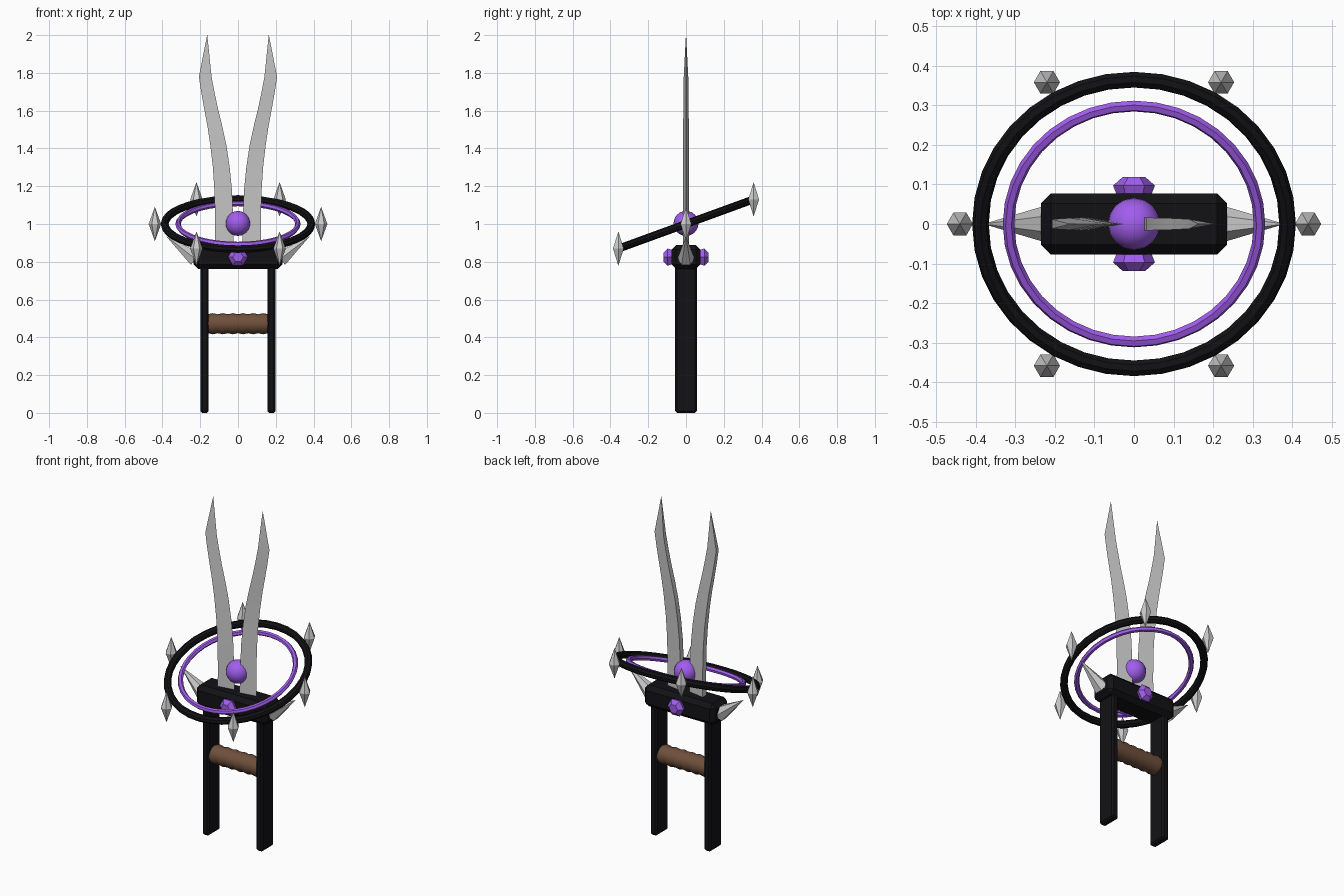
import bpy, bmesh, math
from mathutils import Matrix, Vector

if "Cube" in bpy.data.objects:
    bpy.data.objects.remove(bpy.data.objects["Cube"])


def material(name, rgb):
    m = bpy.data.materials.new(name)
    m.diffuse_color = (*rgb, 1)
    m.use_nodes = True
    m.node_tree.nodes["Principled BSDF"].inputs["Base Color"].default_value = m.diffuse_color
    return m


BLACK = material("black", (0.006, 0.006, 0.008))
PURPLE = material("purple", (0.36, 0.11, 0.85))
BROWN = material("brown", (0.16, 0.08, 0.045))


def finish(bm, name, mat=None, smooth=False):
    bmesh.ops.recalc_face_normals(bm, faces=bm.faces)
    me = bpy.data.meshes.new(name)
    bm.to_mesh(me)
    bm.free()
    ob = bpy.data.objects.new(name, me)
    bpy.context.collection.objects.link(ob)
    if mat:
        me.materials.append(mat)
    if smooth:
        bpy.ops.object.select_all(action='DESELECT')
        ob.select_set(True)
        bpy.context.view_layer.objects.active = ob
        bpy.ops.object.shade_smooth_by_angle(angle=math.radians(32))
    return ob


def loft(name, rings, mat=None, smooth=False):
    """Skin a list of equally sized point rings and cap both ends."""
    bm = bmesh.new()
    vs = [[bm.verts.new(p) for p in r] for r in rings]
    n = len(vs[0])
    for a, b in zip(vs, vs[1:]):
        for i in range(n):
            j = (i + 1) % n
            bm.faces.new((a[i], a[j], b[j], b[i]))
    bm.faces.new(vs[0])
    bm.faces.new(vs[-1])
    bmesh.ops.remove_doubles(bm, verts=bm.verts, dist=1e-5)
    return finish(bm, name, mat, smooth)


def lathe(name, profile, sides, start, direction, mat=None, smooth=False):
    """Turn (radius, distance) pairs around an axis."""
    d = Vector(direction).normalized()
    side = Vector((0, 1, 0)) if abs(d.x) > 0.3 else Vector((1, 0, 0))
    up = d.cross(side)
    rings = []
    for r, h in profile:
        r = max(r, 0.0004)
        rings.append([Vector(start) + d * h + r * (side * math.cos(a) + up * math.sin(a))
                      for a in (2 * math.pi * i / sides for i in range(sides))])
    return loft(name, rings, mat, smooth)


def box(name, centre, size, bevel, mat):
    bm = bmesh.new()
    bmesh.ops.create_cube(bm, size=1, matrix=Matrix.Translation(centre) @ Matrix.Diagonal((*size, 1)))
    bmesh.ops.bevel(bm, geom=bm.edges[:], offset=bevel, segments=1, affect='EDGES')
    return finish(bm, name, mat)


def torus(name, major, minor, n, m, tilt, mat):
    bm = bmesh.new()
    rot = Matrix.Translation((0, 0, 1)) @ Matrix.Rotation(tilt, 4, 'X')
    grid = []
    for i in range(n):
        a = 2 * math.pi * i / n
        row = []
        for j in range(m):
            b = 2 * math.pi * j / m
            r = major + minor * math.cos(b)
            row.append(bm.verts.new(rot @ Vector((r * math.cos(a), r * math.sin(a), minor * math.sin(b)))))
        grid.append(row)
    for i in range(n):
        for j in range(m):
            k, l = (i + 1) % n, (j + 1) % m
            bm.faces.new((grid[i][j], grid[k][j], grid[k][l], grid[i][l]))
    return finish(bm, name, mat, True)


# Frame: two legs and a chamfered guard
for s, tag in ((-1, "left"), (1, "right")):
    box(tag + "_leg", (s * 0.177, 0, 0.40), (0.044, 0.114, 0.80), 0.01, BLACK)
box("guard", (0, 0, 0.825), (0.47, 0.154, 0.128), 0.025, BLACK)

# Wrapped grip between the legs
grip = [(0.056 if i % 2 else 0.050, 0.32 * i / 12) for i in range(13)]
lathe("grip", grip, 16, (-0.16, 0, 0.472), (1, 0, 0), BROWN, True)

# Tilted rings around the orb
TILT = math.radians(20)
torus("outer_ring", 0.388, 0.021, 36, 8, TILT, BLACK)
torus("inner_ring", 0.317, 0.0145, 36, 6, TILT, PURPLE)

# Upright spikes around the outer ring
for i in range(6):
    a = math.pi * i / 3
    x, y = 0.44 * math.cos(a), 0.44 * math.sin(a)
    lathe(f"ring_spike_{i + 1}", [(0, -0.09), (0.033, 0), (0, 0.09)], 6,
          (x, y * math.cos(TILT), 1 + y * math.sin(TILT)), (0, 0, 1))

# Central orb
bm = bmesh.new()
bmesh.ops.create_uvsphere(bm, u_segments=16, v_segments=12, radius=0.066,
                          matrix=Matrix.Translation((0, 0, 1.003)))
finish(bm, "orb", PURPLE, True)

# Faceted gems on guard front and back
for s, tag in ((-1, "front"), (1, "back")):
    lathe(tag + "_gem", [(0.042, 0.07), (0.053, 0.097), (0.028, 0.119)], 6,
          (0, 0, 0.825), (0, s, 0), PURPLE)

# Angled spikes at the guard ends
for s, tag in ((-1, "left"), (1, "right")):
    lathe(tag + "_guard_spike", [(0.046, 0), (0, 0.195)], 6,
          (s * 0.225, 0, 0.815), (s * 0.155, 0, 0.12))

# Blades: (z, inner x, outer x, half thickness); blunt on the -x side, sharp on the +x side
STATIONS = [(0.85, 0.022, 0.122, 0.017), (1.02, 0.025, 0.121, 0.017), (1.18, 0.032, 0.125, 0.016),
            (1.30, 0.044, 0.133, 0.016), (1.42, 0.062, 0.147, 0.015), (1.52, 0.084, 0.162, 0.015),
            (1.61, 0.106, 0.179, 0.014), (1.70, 0.125, 0.195, 0.013), (1.78, 0.140, 0.207, 0.012),
            (2.0, 0.1625, 0.1635, 0.0005)]
for s, tag in ((-1, "left"), (1, "right")):
    rings = []
    for z, a, b, t in STATIONS:
        back, edge = sorted((s * a, s * b))
        rings.append([(back, -t, z), (edge, 0, z), (back, t, z)])
    loft(tag + "_blade", rings, None, True)
